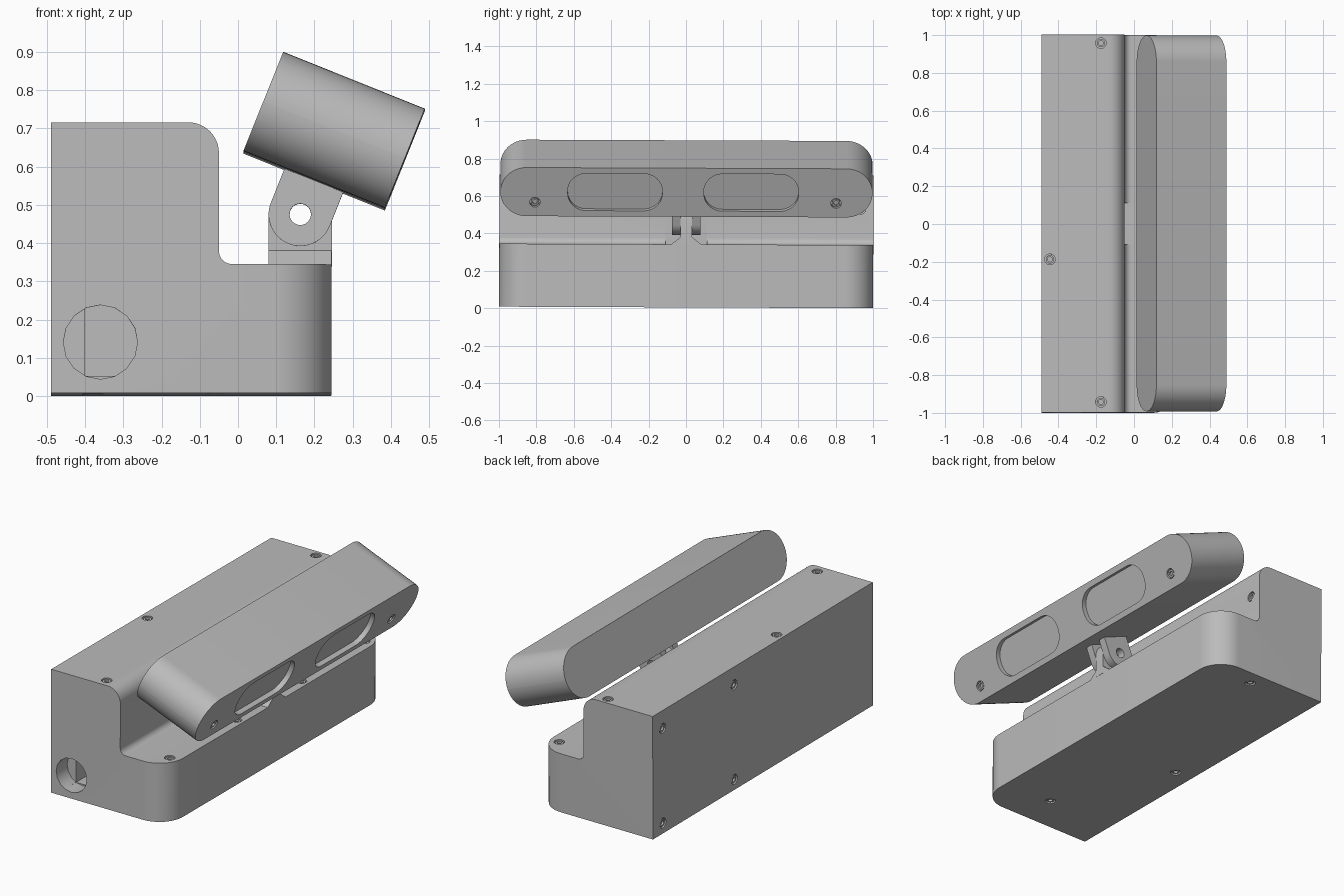
import bpy, bmesh
from math import sin, cos, pi, radians
from mathutils import Matrix, Vector

cube = bpy.data.objects.get("Cube")
if cube:
    bpy.data.objects.remove(cube)

GREY = (0.5, 0.5, 0.5, 1)
grey = bpy.data.materials.new("plain grey")
grey.use_nodes = True
grey.diffuse_color = GREY
grey.node_tree.nodes["Principled BSDF"].inputs["Base Color"].default_value = GREY

# Whole model leans very slightly about x
LEAN = Matrix.Translation((0, 0, 0.004)) @ Matrix.Rotation(-0.004, 4, 'X')
ALONG_Y = Matrix(((1, 0, 0, 0), (0, 0, 1, 0), (0, 1, 0, 0), (0, 0, 0, 1)))
ALONG_X = Matrix(((0, 0, 1, 0), (1, 0, 0, 0), (0, 1, 0, 0), (0, 0, 0, 1)))
TILT = Matrix.Rotation(radians(21.9), 4, 'Y')
LAMP = Matrix.Translation((0.2515, 0, 0.689)) @ TILT
HINGE = Matrix.Translation((0.163, 0, 0.471))


def arc(cx, cy, r, a0, a1, n=12):
    angles = [radians(a0 + (a1 - a0) * i / n) for i in range(n + 1)]
    return [(cx + r * cos(a), cy + r * sin(a)) for a in angles]


def rounded_rect(w, h, r):
    pts = []
    for i, (sx, sy) in enumerate(((1, 1), (-1, 1), (-1, -1), (1, -1))):
        pts += arc(sx * (w - r), sy * (h - r), r, 90 * i, 90 * i + 90)
    return pts


def add_prism(bm, pts, lo, hi, matrix):
    """Extrude a 2D outline from lo to hi, then place it."""
    verts = []
    for p in pts:
        if not verts or (Vector((*p, lo)) - verts[-1].co).length > 1e-5:
            verts.append(bm.verts.new((*p, lo)))
    face = bm.faces.new(verts)
    out = bmesh.ops.extrude_face_region(bm, geom=[face])["geom"]
    top = [v for v in out if isinstance(v, bmesh.types.BMVert)]
    bmesh.ops.translate(bm, verts=top, vec=(0, 0, hi - lo))
    bmesh.ops.transform(bm, matrix=matrix, verts=verts + top)


def finish(bm, name):
    bmesh.ops.recalc_face_normals(bm, faces=bm.faces)
    mesh = bpy.data.meshes.new(name)
    bm.to_mesh(mesh)
    bm.free()
    mesh.materials.append(grey)
    obj = bpy.data.objects.new(name, mesh)
    bpy.context.collection.objects.link(obj)
    return obj


def prism(name, pts, lo, hi, matrix):
    bm = bmesh.new()
    add_prism(bm, pts, lo, hi, matrix)
    return finish(bm, name)


def box(name, lo, hi):
    pts = [(lo[0], lo[1]), (hi[0], lo[1]), (hi[0], hi[1]), (lo[0], hi[1])]
    return prism(name, pts, lo[2], hi[2], Matrix())


def cut(obj, cutter):
    cutter.hide_render = True
    mod = obj.modifiers.new("cut", 'BOOLEAN')
    mod.operation = 'DIFFERENCE'
    mod.solver = 'EXACT'
    mod.object = cutter
    bpy.context.view_layer.objects.active = obj
    bpy.ops.object.modifier_apply(modifier=mod.name)
    bpy.data.objects.remove(cutter)


def seat(point, normal):
    return Matrix.Translation(point) @ Vector(normal).to_track_quat('Z', 'Y').to_matrix().to_4x4()


def screw_holes(seats):
    bm = bmesh.new()
    for m in seats:
        add_prism(bm, arc(0, 0, 0.028, 0, 345, 23), -0.02, 0.01, m)
    return finish(bm, "screw_hole_cutter")


def screws(name, seats):
    """Recessed heads with a hexagonal socket."""
    bm = bmesh.new()
    for m in seats:
        rings = []
        for r, z, n in ((0.022, -0.021, 24), (0.022, -0.004, 24), (0.013, -0.004, 24), (0.013, -0.015, 24)):
            rings.append([bm.verts.new(m @ Vector((x, y, z))) for x, y in arc(0, 0, r, 0, 345, n - 1)])
        for a, b in zip(rings, rings[1:]):
            for i in range(24):
                j = (i + 1) % 24
                bm.faces.new((a[i], a[j], b[j], b[i]))
        bm.faces.new(rings[0])
        bm.faces.new(rings[-1])
    return finish(bm, name)


# Stepped housing with rounded edges
profile = [(-0.49, 0), (0.245, 0), (0.245, 0.337)]
profile += arc(-0.015, 0.372, 0.035, 270, 180, 8)
profile += arc(-0.13, 0.628, 0.08, 0, 90)
profile += [(-0.49, 0.708)]
bm = bmesh.new()
add_prism(bm, profile, -1, 1, ALONG_Y)
bmesh.ops.recalc_face_normals(bm, faces=bm.faces)
corners = [e for e in bm.edges
           if all(v.co.x > 0.24 for v in e.verts)
           and abs(e.verts[0].co.y - e.verts[1].co.y) < 0.01]
bmesh.ops.bevel(bm, geom=corners, offset=0.15, segments=14, profile=0.5, affect='EDGES')
housing = finish(bm, "housing")

# Hollow inside, cable opening and hinge clearance
cut(housing, box("cavity_cutter", (-0.4, -0.95, 0.045), (-0.09, 0.95, 0.66)))
cut(housing, prism("cable_hole_cutter", arc(-0.36, 0.133, 0.097, 0, 337.5, 15), -1.1, -0.9, ALONG_Y))
cut(housing, box("clearance_cutter", (-0.055, -0.11, 0.336), (0.03, 0.11, 0.49)))

# Housing screws
UP, DOWN, BACK = (0, 0, 1), (0, 0, -1), (-1, 0, 0)
spots = [((-0.175, 0.955, 0.708), UP), ((-0.175, -0.945, 0.708), UP), ((-0.445, -0.19, 0.708), UP)]
spots += [((0.2, y, 0.337), UP) for y in (-0.3, 0.29)]
spots += [((0.185, y, 0.337), UP) for y in (-0.885, 0.885)]
spots += [((-0.49, y, z), BACK) for y in (0.26, 0.91) for z in (0.06, 0.605)]
spots += [((-0.06, 0.91, 0), DOWN), ((-0.38, -0.1, 0), DOWN), ((-0.06, -0.78, 0), DOWN)]
spots += [((-0.05, 0.93, 0.53), (1, 0, 0))]
seats = [seat(*s) for s in spots]
cut(housing, screw_holes(seats))
screws("housing_screws", seats)

# Hinge lug standing on the ledge, with flared foot
R = 0.083
lug = prism("hinge_lug", [(-R, -0.136), (R, -0.136)] + arc(0, 0, R, 0, 180, 20),
            -0.03, 0.03, HINGE @ ALONG_Y)
prism("lug_foot", [(-0.083, 0.335), (0.083, 0.335), (0.03, 0.377), (-0.03, 0.377)],
      0.08, 0.245, ALONG_X)

# Lamp arms on both sides of the lug
arms = []
for side, (lo, hi) in (("front", (-0.076, -0.031)), ("back", (0.031, 0.076))):
    outline = arc(0, 0, R, 180, 360, 20) + [(R, 0.115), (-R, 0.115)]
    arms.append(prism(side + "_lamp_arm", outline, lo, hi, HINGE @ TILT @ ALONG_Y))
for part in [lug] + arms:
    cut(part, prism("pin_hole_cutter", arc(0, 0, 0.028, 0, 345, 23), -0.2, 0.2, HINGE @ ALONG_Y))

# Lamp body with two window recesses
lamp = prism("lamp_body", rounded_rect(0.995, 0.14, 0.1399), -0.1995, 0.1995, LAMP @ ALONG_X)
for y in (-0.382, 0.346):
    place = LAMP @ Matrix.Translation((0, y, 0)) @ ALONG_X
    cut(lamp, prism("window_cutter", rounded_rect(0.253, 0.107, 0.1), 0.172, 0.25, place))

# Lamp screws
lamp_seats = [LAMP @ seat((0.1995, y, -0.06), (1, 0, 0)) for y in (-0.81, 0.8)]
cut(lamp, screw_holes(lamp_seats))
screws("lamp_screws", lamp_seats)

# Smooth curved surfaces and lean everything
for obj in list(bpy.context.collection.objects):
    if obj.type == 'MESH' and obj.data.materials and obj.data.materials[0] == grey:
        obj.data.transform(LEAN)
        obj.data.shade_smooth()
        obj.data.set_sharp_from_angle(angle=radians(30))
